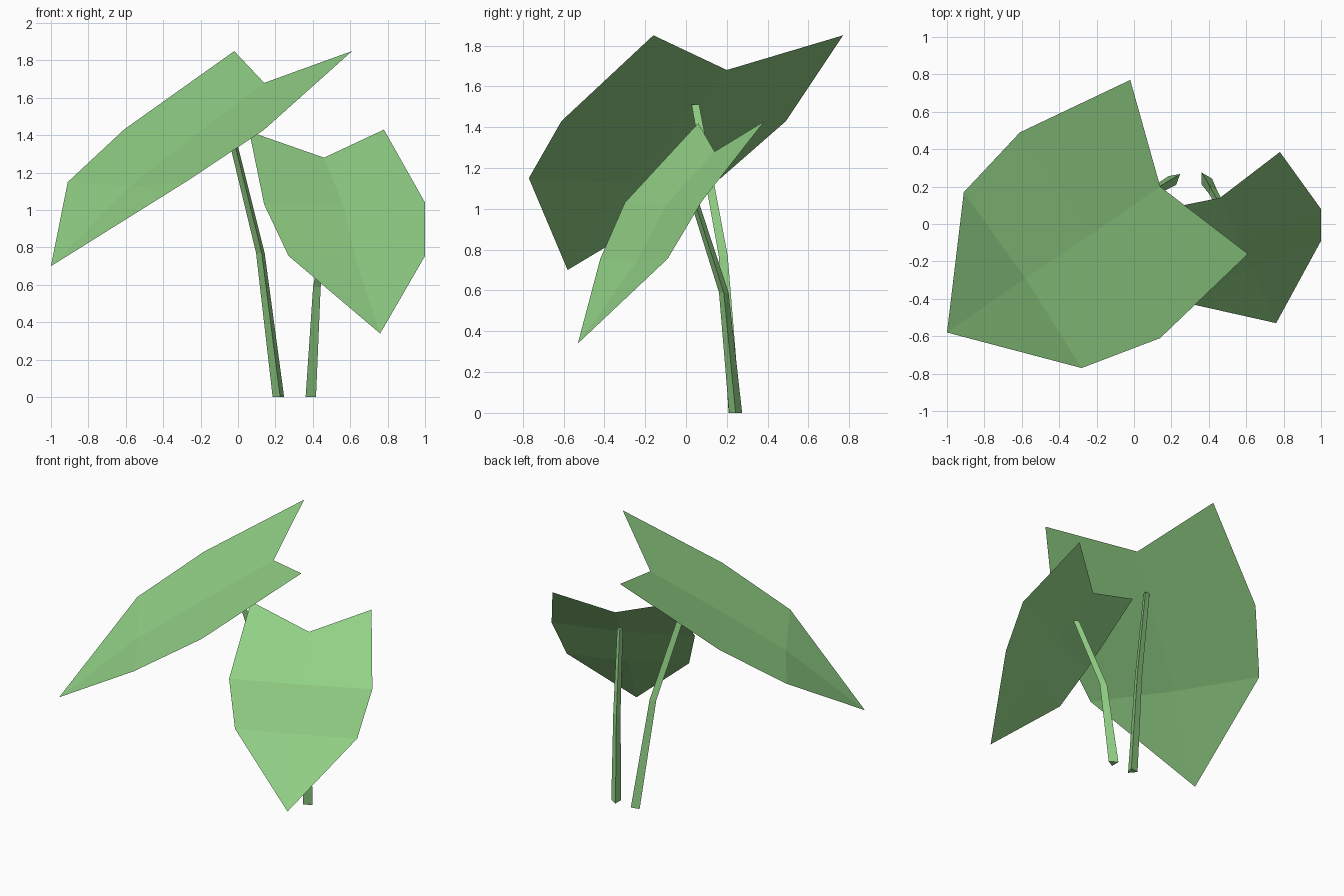
import bpy, math
from mathutils import Vector

if "Cube" in bpy.data.objects:
    bpy.data.objects.remove(bpy.data.objects["Cube"])

green = bpy.data.materials.new("leaf_green")
green.diffuse_color = (0.29, 0.64, 0.24, 1)
green.use_nodes = True
green.node_tree.nodes["Principled BSDF"].inputs["Base Color"].default_value = green.diffuse_color


def make(name, verts, faces):
    me = bpy.data.meshes.new(name)
    me.from_pydata([tuple(v) for v in verts], [], faces)
    me.materials.append(green)
    ob = bpy.data.objects.new(name, me)
    bpy.context.collection.objects.link(ob)
    return ob


def leaf(name, left, right, notch, tip, sag):
    """Folded blade: matching edge rows left and right, midrib sunk below their middle."""
    left, right = [[Vector(p) for p in side] for side in (left, right)]
    notch, tip = Vector(notch), Vector(tip)
    down = (right[0] - tip).cross(left[0] - tip).normalized()
    if down.z > 0:
        down = -down
    mid = [notch] + [(a + b) / 2 + down * sag for a, b in zip(left[1:], right[1:])]
    verts = left + mid + right + [tip]
    faces = []
    for i in range(2):
        faces += [(i, i + 1, i + 4, i + 3), (i + 3, i + 4, i + 7, i + 6)]
    faces += [(2, 9, 5), (5, 9, 8)]
    return make(name, verts, faces)


def stem(name, path, turn):
    """Three-sided tapering stalk through the path points (x, y, z, radius)."""
    verts, faces = [], []
    for x, y, z, r in path:
        for k in range(3):
            a = math.radians(turn + 120 * k)
            verts.append((x + r * math.cos(a), y + r * math.sin(a), z))
    for i in range(len(path) - 1):
        for k in range(3):
            a, b = 3 * i + k, 3 * i + (k + 1) % 3
            faces.append((a, b, b + 3, a + 3))
    n = len(verts)
    faces += [(2, 1, 0), (n - 3, n - 2, n - 1)]
    return make(name, verts, faces)


# Large tilted leaf
leaf("large_leaf",
     [(-0.02, 0.77, 1.85), (-0.61, 0.49, 1.43), (-0.91, 0.17, 1.15)],
     [(0.61, -0.16, 1.85), (0.14, -0.61, 1.43), (-0.28, -0.77, 1.15)],
     (0.14, 0.20, 1.68), (-1.0, -0.58, 0.70), 0.03)

# Small leaf
leaf("small_leaf",
     [(0.06, 0.06, 1.42), (0.14, -0.30, 1.03), (0.27, -0.42, 0.755)],
     [(0.78, 0.385, 1.43), (1.0, 0.08, 1.04), (1.0, -0.09, 0.755)],
     (0.46, 0.14, 1.28), (0.76, -0.53, 0.34), 0.02)

# Stalks
stem("large_stem", [(0.219, 0.244, 0, 0.036), (0.122, 0.187, 0.77, 0.027),
                    (-0.06, 0.05, 1.51, 0.023)], 40)
stem("small_stem", [(0.38, 0.243, 0, 0.037), (0.415, 0.185, 0.59, 0.027),
                    (0.505, 0.02, 1.105, 0.022)], 0)
